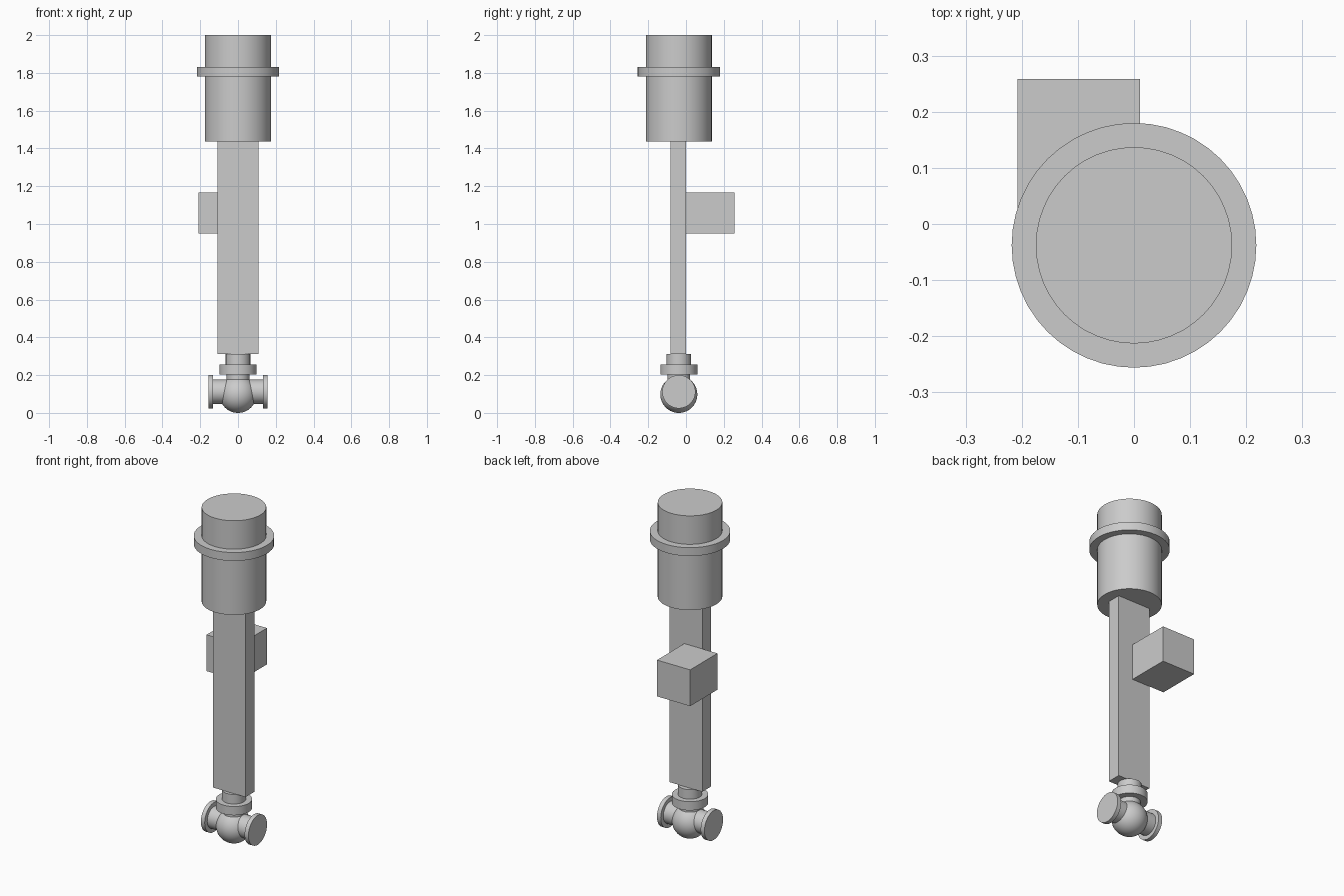
import bpy, bmesh, math
from mathutils import Matrix

if "Cube" in bpy.data.objects:
    bpy.data.objects.remove(bpy.data.objects["Cube"])

AXIS_Y = -0.038  # all round parts share this centre line


def finish(name, bm, smooth=False):
    bmesh.ops.recalc_face_normals(bm, faces=bm.faces)
    mesh = bpy.data.meshes.new(name)
    bm.to_mesh(mesh)
    bm.free()
    obj = bpy.data.objects.new(name, mesh)
    bpy.context.collection.objects.link(obj)
    if smooth:
        bpy.ops.object.select_all(action='DESELECT')
        obj.select_set(True)
        bpy.context.view_layer.objects.active = obj
        bpy.ops.object.shade_smooth_by_angle(angle=math.radians(35))
    return obj


def box(name, lo, hi):
    bm = bmesh.new()
    bmesh.ops.create_cube(bm, size=1)
    for v in bm.verts:
        v.co = [(a + b) / 2 + c * (b - a) for a, b, c in zip(lo, hi, v.co)]
    return finish(name, bm)


def lathe(name, profile, matrix, steps=48):
    """Spin a closed (radius, height) profile about local z."""
    bm = bmesh.new()
    verts = [bm.verts.new((r, 0, h)) for r, h in profile]
    edges = [bm.edges.new(p) for p in zip(verts, verts[1:])]
    bmesh.ops.spin(bm, geom=verts + edges, axis=(0, 0, 1), cent=(0, 0, 0),
                   steps=steps, angle=math.tau)
    bmesh.ops.remove_doubles(bm, verts=bm.verts, dist=1e-5)
    bm.transform(matrix)
    return finish(name, bm, smooth=True)


def disc(r, z0, z1):
    return [(0, z0), (r, z0), (r, z1), (0, z1)]


upright = Matrix.Translation((0, AXIS_Y, 0))

# Actuator head and its collar
lathe("actuator_housing", disc(0.175, 1.437, 2.0), upright)
lathe("actuator_collar", disc(0.218, 1.78, 1.83), upright)

# Flat yoke column with the control box behind it
box("yoke_column", (-0.108, -0.083, 0.313), (0.108, 0.0, 1.437))
box("control_box", (-0.208, 0.0, 0.95), (0.011, 0.258, 1.167))

# Bonnet stem and flange
lathe("bonnet_stem", disc(0.065, 0.25, 0.313), upright)
lathe("bonnet_flange", disc(0.098, 0.204, 0.256), upright)

# Globe body: sphere running into a short neck
R, CZ = 0.098, 0.098
end = math.pi - math.asin(0.06 / R)
globe = [(R * math.sin(end * i / 20), CZ - R * math.cos(end * i / 20)) for i in range(21)]
lathe("valve_body", globe + [(0.06, 0.204), (0, 0.204)], upright)

# Pipe stubs and end flanges on both sides
for side, s in (("left", -1), ("right", 1)):
    m = Matrix.Translation((0, AXIS_Y, 0.112)) @ Matrix.Rotation(s * math.pi / 2, 4, 'Y')
    lathe(side + "_pipe", disc(0.064, 0.02, 0.14), m)
    lathe(side + "_end_flange", disc(0.088, 0.132, 0.157), m)
